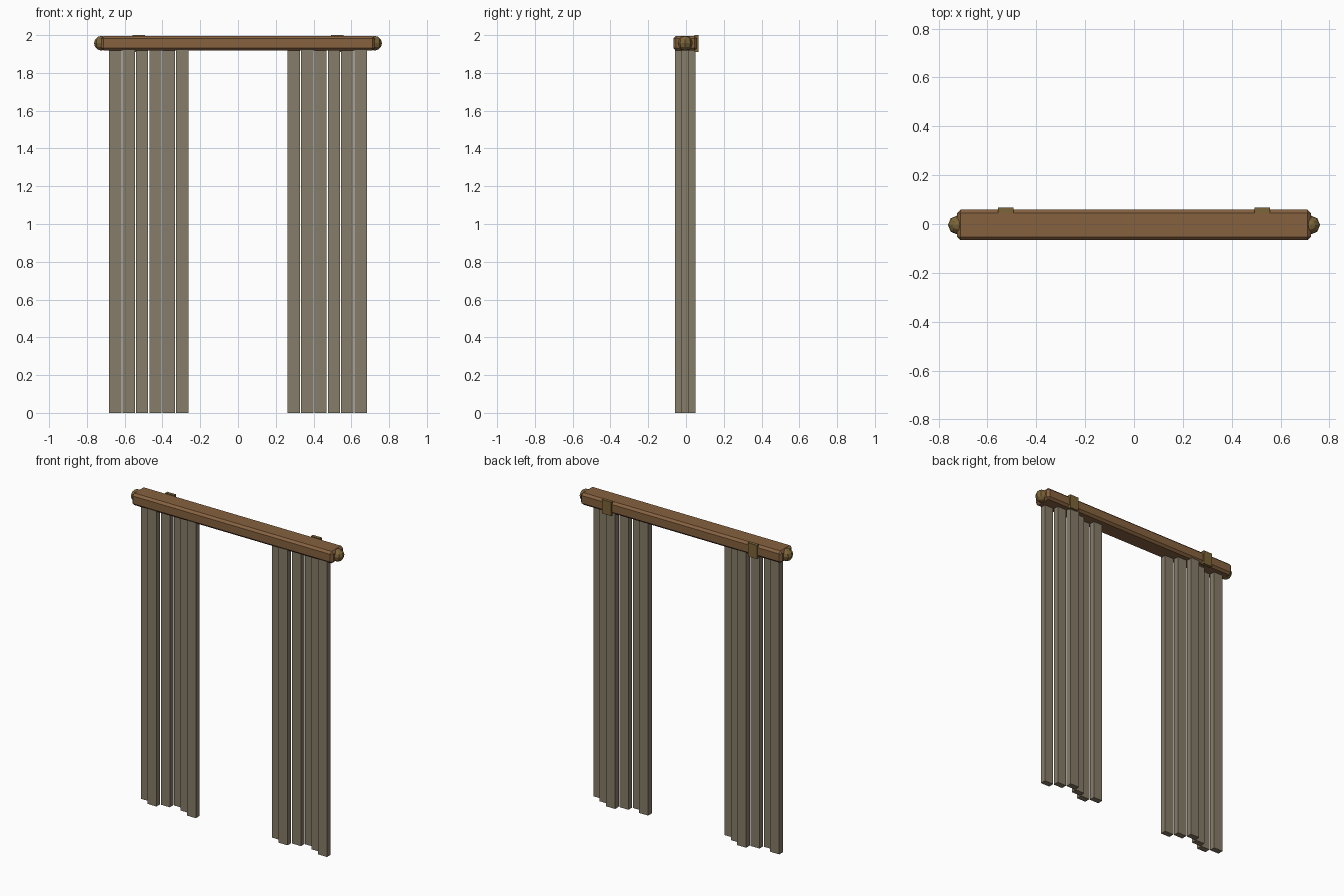
import bpy, math

if "Cube" in bpy.data.objects:
    bpy.data.objects.remove(bpy.data.objects["Cube"])


def material(name, rgb):
    m = bpy.data.materials.new(name)
    m.diffuse_color = (*rgb, 1)
    m.use_nodes = True
    m.node_tree.nodes["Principled BSDF"].inputs["Base Color"].default_value = m.diffuse_color
    return m


WOOD = material("wood", (0.24, 0.12, 0.05))
BRASS = material("brass", (0.20, 0.13, 0.04))
CLOTH = material("cloth", (0.24, 0.20, 0.14))
Y0 = -0.004  # depth of the rod axis
ZR = 1.957   # height of the rod axis


def box(name, lo, hi, mat, bevel=0):
    centre = [(a + b) / 2 for a, b in zip(lo, hi)]
    bpy.ops.mesh.primitive_cube_add(size=1, location=centre)
    ob = bpy.context.object
    ob.name = name
    ob.scale = [b - a for a, b in zip(lo, hi)]
    bpy.ops.object.transform_apply(location=False, rotation=False, scale=True)
    ob.data.materials.append(mat)
    if bevel:
        mod = ob.modifiers.new("chamfer", "BEVEL")
        mod.width = bevel
        mod.segments = 1
    return ob


# Chamfered wooden rod
box("rod", (-0.725, Y0 - 0.0625, ZR - 0.039), (0.725, Y0 + 0.0625, ZR + 0.039), WOOD, 0.014)

for side, s in (("left", -1), ("right", 1)):
    # Faceted ball on each rod end
    bpy.ops.mesh.primitive_uv_sphere_add(segments=8, ring_count=6, radius=0.039,
                                         location=(s * 0.723, Y0, ZR))
    ball = bpy.context.object
    ball.name = f"finial_{side}"
    ball.data.materials.append(BRASS)

    # Wall bracket behind the rod
    box(f"bracket_{side}", (s * 0.525 - 0.0325, 0.046, 1.91),
        (s * 0.525 + 0.0325, 0.067, 2.0), BRASS)

    # Curtain folds: strips staggered in depth like a wave
    for i in range(6):
        x = s * 0.4725 - 0.1775 + i * 0.071
        y = Y0 - 0.036 * math.sin(i * math.pi / 2)
        box(f"curtain_fold_{side}_{i + 1}", (x - 0.0325, y - 0.019, 0),
            (x + 0.0325, y + 0.019, 1.935), CLOTH)
